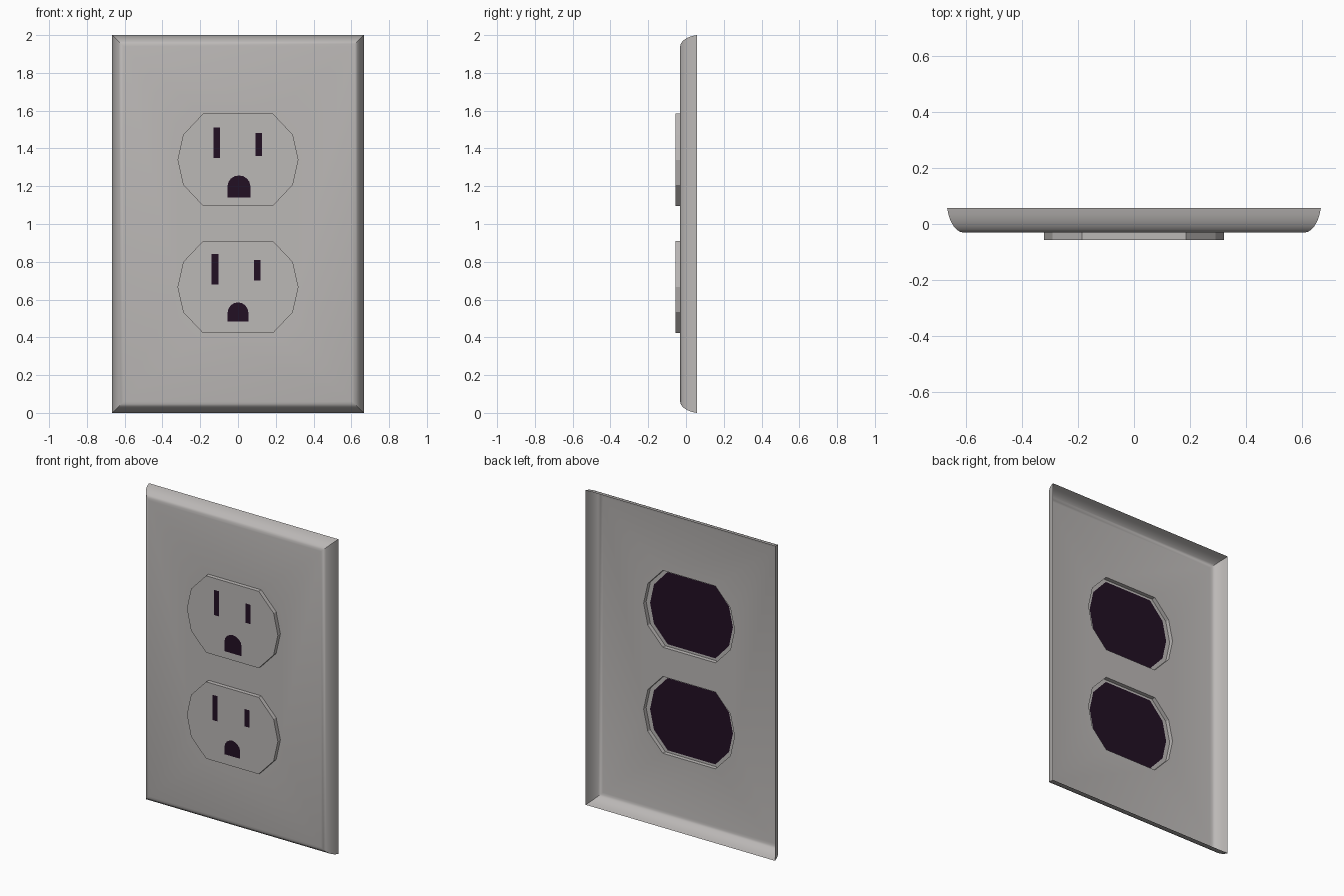
import bpy, bmesh, math

if "Cube" in bpy.data.objects:
    bpy.data.objects.remove(bpy.data.objects["Cube"])


def material(name, rgb):
    m = bpy.data.materials.new(name)
    m.diffuse_color = (*rgb, 1)
    m.use_nodes = True
    m.node_tree.nodes["Principled BSDF"].inputs["Base Color"].default_value = m.diffuse_color
    return m


GREY = material("warm grey", (0.50, 0.48, 0.47))
DARK = material("dark plum", (0.016, 0.005, 0.017))
FACE_Y, SOCKET_Y = -0.031, -0.0568
CENTRES = {"upper": 1.34, "lower": 0.666}


def finish(bm, name, mat):
    me = bpy.data.meshes.new(name)
    bm.to_mesh(me)
    bm.free()
    me.materials.append(mat)
    ob = bpy.data.objects.new(name, me)
    bpy.context.collection.objects.link(ob)
    return ob


def ring(bm, pts, y):
    return [bm.verts.new((x, y, z)) for x, z in pts]


def bridge(bm, a, b):
    for i in range(len(a)):
        j = (i + 1) % len(a)
        bm.faces.new((a[i], a[j], b[j], b[i]))


def rect(x0, x1, z0, z1):
    return [(x0, z0), (x1, z0), (x1, z1), (x0, z1)]


def socket_outline(cz, sx=1.0, sz=1.0):
    q = [(0.32, 0.0), (0.29, 0.133), (0.185, 0.244)]
    pts = q + [(-x, z) for x, z in reversed(q)]
    pts += [(-x, -z) for x, z in q[1:]] + [(x, -z) for x, z in reversed(q[1:])]
    return [(x * sx, cz + z * sz) for x, z in pts]


def flat_plate(name, pts, y, mat, back=False):
    bm = bmesh.new()
    v = ring(bm, pts, y)
    bm.faces.new(v[::-1] if back else v)
    return finish(bm, name, mat)


# Wall plate: open-backed shell with a rounded rim and two socket openings
bm = bmesh.new()
prev = None
for i in range(7):
    t = math.radians(15 + 75 * i / 6)
    k = (math.cos(t) / math.cos(math.radians(15)))
    inset = 0.06 * (1 - k)
    s = (math.sin(t) - math.sin(math.radians(15))) / (1 - math.sin(math.radians(15)))
    y = 0.0575 + (FACE_Y - 0.0575) * s
    cur = ring(bm, rect(-0.666 + inset, 0.666 - inset, inset, 2 - inset), y)
    if prev:
        bridge(bm, prev, cur)
    prev = cur
loops = [prev] + [ring(bm, socket_outline(c), FACE_Y) for c in CENTRES.values()]
edges = []
for lp in loops:
    for i in range(len(lp)):
        a, b = lp[i], lp[(i + 1) % len(lp)]
        edges.append(bm.edges.get((a, b)) or bm.edges.new((a, b)))
bmesh.ops.triangle_fill(bm, use_beauty=True, use_dissolve=False, edges=edges,
                        normal=(0, -1, 0))
bmesh.ops.recalc_face_normals(bm, faces=bm.faces)
bm.faces.ensure_lookup_table()
if max(bm.faces, key=lambda f: abs(f.normal.y)).normal.y > 0:
    bmesh.ops.reverse_faces(bm, faces=bm.faces)
plate = finish(bm, "wall_plate", GREY)
bpy.context.view_layer.objects.active = plate
plate.select_set(True)
bpy.ops.object.shade_smooth_by_angle(angle=math.radians(30))

# Slots per socket: tall blade, short blade, earth hole (x0, x1, z0, z1)
SLOTS = {
    "upper": [(-0.13, -0.094, 1.35, 1.51), (0.092, 0.128, 1.36, 1.483),
              (-0.055, 0.065, 1.14, 1.257)],
    "lower": [(-0.14, -0.104, 0.68, 0.84), (0.086, 0.12, 0.70, 0.81),
              (-0.055, 0.055, 0.485, 0.585)],
}

for name, cz in CENTRES.items():
    # Raised socket face with its side wall, hollow behind
    bm = bmesh.new()
    back = ring(bm, socket_outline(cz), FACE_Y)
    front = ring(bm, socket_outline(cz), SOCKET_Y)
    bridge(bm, back, front)
    bm.faces.new(front)
    finish(bm, name + "_socket", GREY)

    # Dark area on the rear of the socket
    flat_plate(name + "_socket_rear", socket_outline(cz, 0.91, 0.94),
               SOCKET_Y + 0.0015, DARK, back=True)

    # Blade slots
    tall, short, earth = SLOTS[name]
    flat_plate(name + "_tall_slot", rect(*tall), SOCKET_Y - 0.0007, DARK)
    flat_plate(name + "_short_slot", rect(*short), SOCKET_Y - 0.0007, DARK)

    # Earth hole with a domed top
    x0, x1, z0, z1 = earth
    r, cx, h = (x1 - x0) / 2, (x0 + x1) / 2, 0.055
    pts = [(x0, z0), (x1, z0)]
    for i in range(9):
        a = math.pi * i / 8
        pts.append((cx + r * math.cos(a), z1 - h + h * math.sin(a)))
    flat_plate(name + "_earth_hole", pts, SOCKET_Y - 0.0007, DARK)
